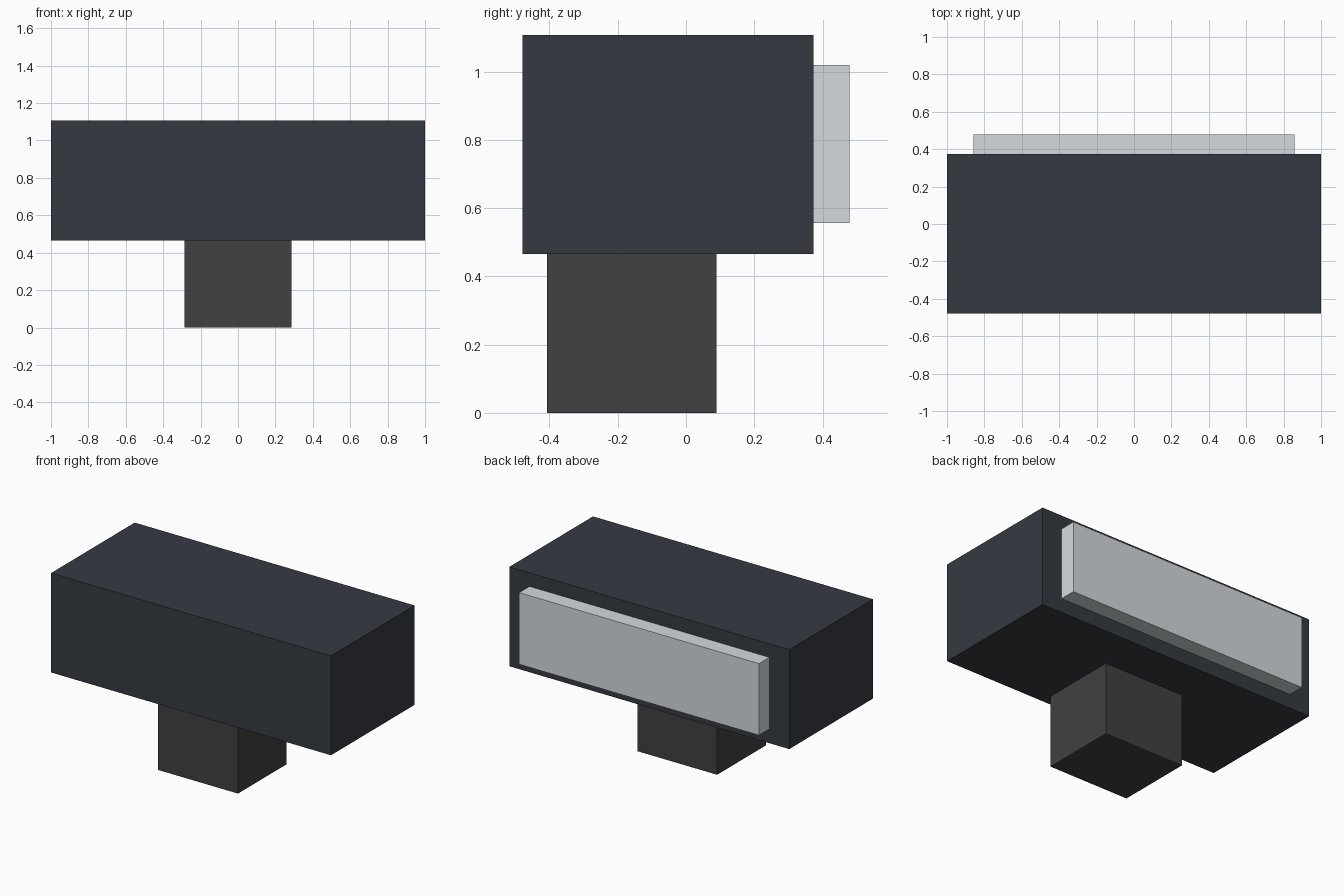
import bpy

if "Cube" in bpy.data.objects:
    bpy.data.objects.remove(bpy.data.objects["Cube"])


def material(name, color):
    mat = bpy.data.materials.new(name)
    mat.diffuse_color = (*color, 1.0)
    mat.use_nodes = True
    mat.node_tree.nodes["Principled BSDF"].inputs["Base Color"].default_value = mat.diffuse_color
    return mat


def box(name, x, y, z, mat):
    """Axis-aligned box from (min, max) ranges."""
    ranges = (x, y, z)
    bpy.ops.mesh.primitive_cube_add(size=1, location=[(a + b) / 2 for a, b in ranges])
    obj = bpy.context.object
    obj.name = name
    obj.scale = [b - a for a, b in ranges]
    bpy.ops.object.transform_apply(location=False, rotation=False, scale=True)
    obj.data.materials.append(mat)
    return obj


housing_mat = material("dark_blue_grey", (0.036, 0.042, 0.053))
stem_mat = material("dark_grey", (0.052, 0.052, 0.052))
panel_mat = material("pale_grey", (0.66, 0.70, 0.72))

# Stem standing on the ground
box("stem", (-0.285, 0.285), (-0.407, 0.089), (0, 0.466), stem_mat)
# Wide main housing
box("housing", (-1, 1), (-0.479, 0.374), (0.466, 1.108), housing_mat)
# Pale panel on the back face
box("back_panel", (-0.857, 0.857), (0.374, 0.479), (0.557, 1.02), panel_mat)
